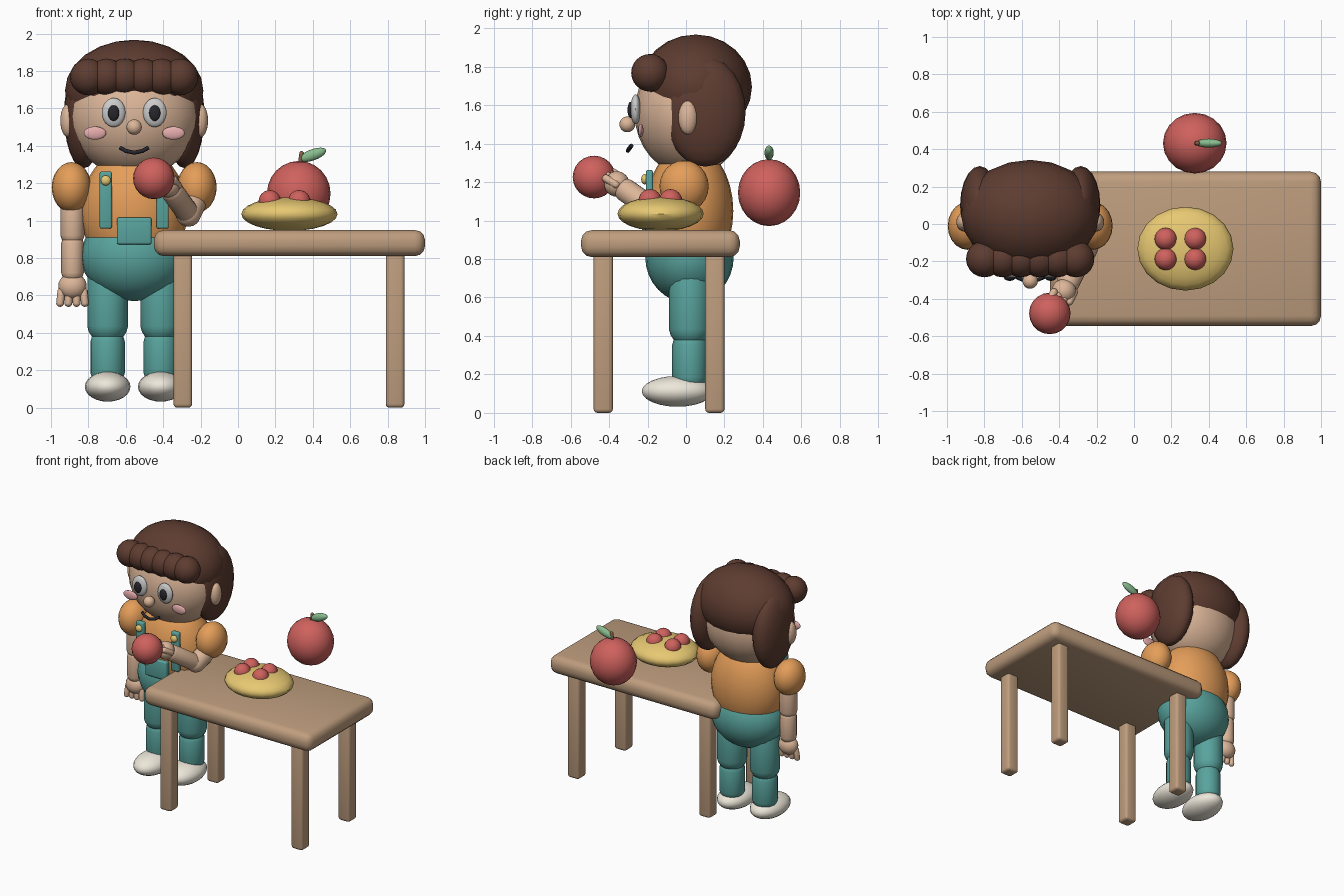
import bpy
from math import radians
from mathutils import Vector

if "Cube" in bpy.data.objects:
    bpy.data.objects.remove(bpy.data.objects["Cube"])

COLORS = {
    "skin": (0.72, 0.47, 0.32), "hair": (0.11, 0.045, 0.03), "orange": (0.78, 0.34, 0.10),
    "teal": (0.10, 0.37, 0.34), "cream": (0.85, 0.80, 0.70), "wood": (0.52, 0.34, 0.21),
    "red": (0.62, 0.12, 0.11), "yellow": (0.80, 0.58, 0.17), "green": (0.25, 0.50, 0.27),
    "white": (0.9, 0.9, 0.88), "black": (0.02, 0.02, 0.025), "pink": (0.80, 0.42, 0.42),
    "brown": (0.22, 0.12, 0.06),
}
MATS = {}
for key, rgb in COLORS.items():
    MATS[key] = bpy.data.materials.new(key)
    MATS[key].diffuse_color = (*rgb, 1)
CX = -0.555  # centre line of the child


def finish(name, mat):
    ob = bpy.context.object
    ob.name = name
    ob.data.materials.append(MATS[mat])
    bpy.ops.object.shade_smooth_by_angle(angle=radians(40))
    return ob


def ball(name, loc, size, mat, rot=(0, 0, 0), seg=20, rings=12):
    if not isinstance(size, tuple):
        size = (size,) * 3
    bpy.ops.mesh.primitive_uv_sphere_add(segments=seg, ring_count=rings, radius=1, location=loc, rotation=rot)
    bpy.context.object.scale = size
    bpy.ops.object.transform_apply(location=False, rotation=False, scale=True)
    return finish(name, mat)


def box(name, loc, size, mat, bevel):
    bpy.ops.mesh.primitive_cube_add(size=1, location=loc)
    ob = bpy.context.object
    ob.scale = size
    bpy.ops.object.transform_apply(location=False, rotation=False, scale=True)
    mod = ob.modifiers.new("round", "BEVEL")
    mod.width, mod.segments = bevel, 3
    bpy.ops.object.modifier_apply(modifier=mod.name)
    return finish(name, mat)


def capsule(name, a, b, r, mat):
    """Round-ended limb whose cap centres are a and b."""
    a, b = Vector(a), Vector(b)
    bpy.ops.mesh.primitive_uv_sphere_add(segments=16, ring_count=11, radius=r, location=(a + b) / 2)
    ob = bpy.context.object
    half = (b - a).length / 2
    for v in ob.data.vertices:
        v.co.z += half if v.co.z > 0 else -half
    ob.rotation_mode = "QUATERNION"
    ob.rotation_quaternion = (b - a).to_track_quat("Z", "Y")
    return finish(name, mat)


# Table
box("table_top", (0.275, -0.133, 0.88), (1.45, 0.825, 0.14), "wood", 0.055)
for x, xn in ((-0.295, "left"), (0.84, "right")):
    for y, yn in ((-0.43, "front"), (0.15, "back")):
        box(f"table_leg_{yn}_{xn}", (x, y, 0.42), (0.1, 0.1, 0.84), "wood", 0.02)

# Plate with small fruit
ball("plate", (0.275, -0.132, 1.035), (0.257, 0.224, 0.09), "yellow")
for x in (0.17, 0.327):
    for y in (-0.08, -0.187):
        ball("small_fruit", (x, y, 1.103), 0.06, "red")

# Big apple, stem and leaf
ball("big_apple", (0.325, 0.432, 1.145), (0.17, 0.162, 0.174), "red")
capsule("apple_stem", (0.33, 0.432, 1.29), (0.34, 0.432, 1.36), 0.012, "brown")
ball("apple_leaf", (0.40, 0.432, 1.352), (0.075, 0.024, 0.03), "green", (0, radians(-20), 0))

# Head and hair
ball("head", (CX, 0.02, 1.56), (0.35, 0.288, 0.325), "skin", seg=24, rings=16)
ball("hair_cap", (CX, 0.05, 1.695), (0.37, 0.293, 0.272), "hair")
for i in range(6):
    ball("fringe_lock", (CX - 0.245 + i * 0.098, -0.187, 1.768), 0.098, "hair")

# Face
ball("nose", (CX, -0.305, 1.5), 0.041, "skin")
mouth = bpy.data.curves.new("mouth", "CURVE")
mouth.dimensions = "3D"
mouth.bevel_depth, mouth.bevel_resolution, mouth.use_fill_caps = 0.011, 2, True
pts = [(-0.075, -0.283, 1.39), (-0.045, -0.296, 1.373), (0, -0.302, 1.363),
       (0.045, -0.296, 1.373), (0.075, -0.283, 1.39)]
spline = mouth.splines.new("POLY")
spline.points.add(len(pts) - 1)
for p, (x, y, z) in zip(spline.points, pts):
    p.co = (CX + x, y, z, 1)
mouth_ob = bpy.data.objects.new("mouth", mouth)
bpy.context.collection.objects.link(mouth_ob)
mouth.materials.append(MATS["black"])

# Body
ball("shirt", (CX, 0.018, 1.05), (0.285, 0.228, 0.345), "orange", seg=24, rings=16)
ball("trouser_seat", (CX, 0.018, 0.81), (0.285, 0.23, 0.24), "teal", seg=24, rings=16)
box("bib_pocket", (CX, -0.205, 0.945), (0.185, 0.045, 0.145), "teal", 0.012)

# Mirrored parts
for s, n in ((-1, "left"), (1, "right")):
    ball(f"side_hair_{n}", (CX + s * 0.27, 0.1, 1.565), (0.105, 0.21, 0.285), "hair")
    ball(f"ear_{n}", (CX + s * 0.355, 0.01, 1.535), (0.04, 0.05, 0.088), "skin")
    ball(f"eye_{n}", (CX + s * 0.11, -0.262, 1.578), (0.063, 0.027, 0.078), "white")
    ball(f"pupil_{n}", (CX + s * 0.11, -0.288, 1.575), (0.03, 0.016, 0.042), "black")
    ball(f"cheek_{n}", (CX + s * 0.21, -0.235, 1.468), (0.06, 0.014, 0.035), "pink")
    box(f"strap_{n}", (CX + s * 0.152, -0.19, 1.11), (0.065, 0.036, 0.305), "teal", 0.01)
    ball(f"button_{n}", (CX + s * 0.152, -0.215, 1.215), (0.027, 0.018, 0.027), "yellow")
    ball(f"sleeve_{n}", (CX + s * 0.335, -0.01, 1.178), (0.106, 0.128, 0.135), "orange")
    x = CX + s * 0.142
    capsule(f"thigh_{n}", (x, 0.02, 0.45), (x, 0.02, 0.68), 0.11, "teal")
    capsule(f"shin_{n}", (x, 0.02, 0.2), (x, 0.02, 0.34), 0.093, "teal")
    ball(f"shoe_{n}", (x, -0.045, 0.112), (0.122, 0.185, 0.08), "cream")

# Hanging arm
AX = -0.885
capsule("upper_arm_left", (AX, 0, 0.93), (AX, 0, 1.1), 0.065, "skin")
capsule("forearm_left", (AX, 0, 0.73), (AX, 0, 0.87), 0.061, "skin")
ball("hand_left", (AX, 0, 0.65), (0.076, 0.06, 0.07), "skin")
for i in range(4):
    d = (i - 1.5) * 0.04
    capsule("finger_left", (AX + d, -0.01, 0.62), (AX + d * 1.1, -0.015, 0.56), 0.021, "skin")

# Raised arm holding an apple
elbow = (-0.265, -0.14, 1.035)
capsule("upper_arm_right", (-0.225, -0.03, 1.12), elbow, 0.068, "skin")
capsule("forearm_right", elbow, (-0.35, -0.31, 1.155), 0.062, "skin")
ball("hand_right", (-0.375, -0.36, 1.19), 0.066, "skin")
for i in range(4):
    d = (i - 1.5) * 0.036
    capsule("finger_right", (-0.375 + d, -0.365, 1.215 - d * 0.5),
            (-0.40 + d, -0.415, 1.245 - d * 0.5), 0.021, "skin")
ball("held_apple", (-0.45, -0.478, 1.226), 0.111, "red")

for m in bpy.data.materials:
    if m.users and not m.is_grease_pencil:
        m.use_nodes = True
        m.node_tree.nodes["Principled BSDF"].inputs["Base Color"].default_value = m.diffuse_color
